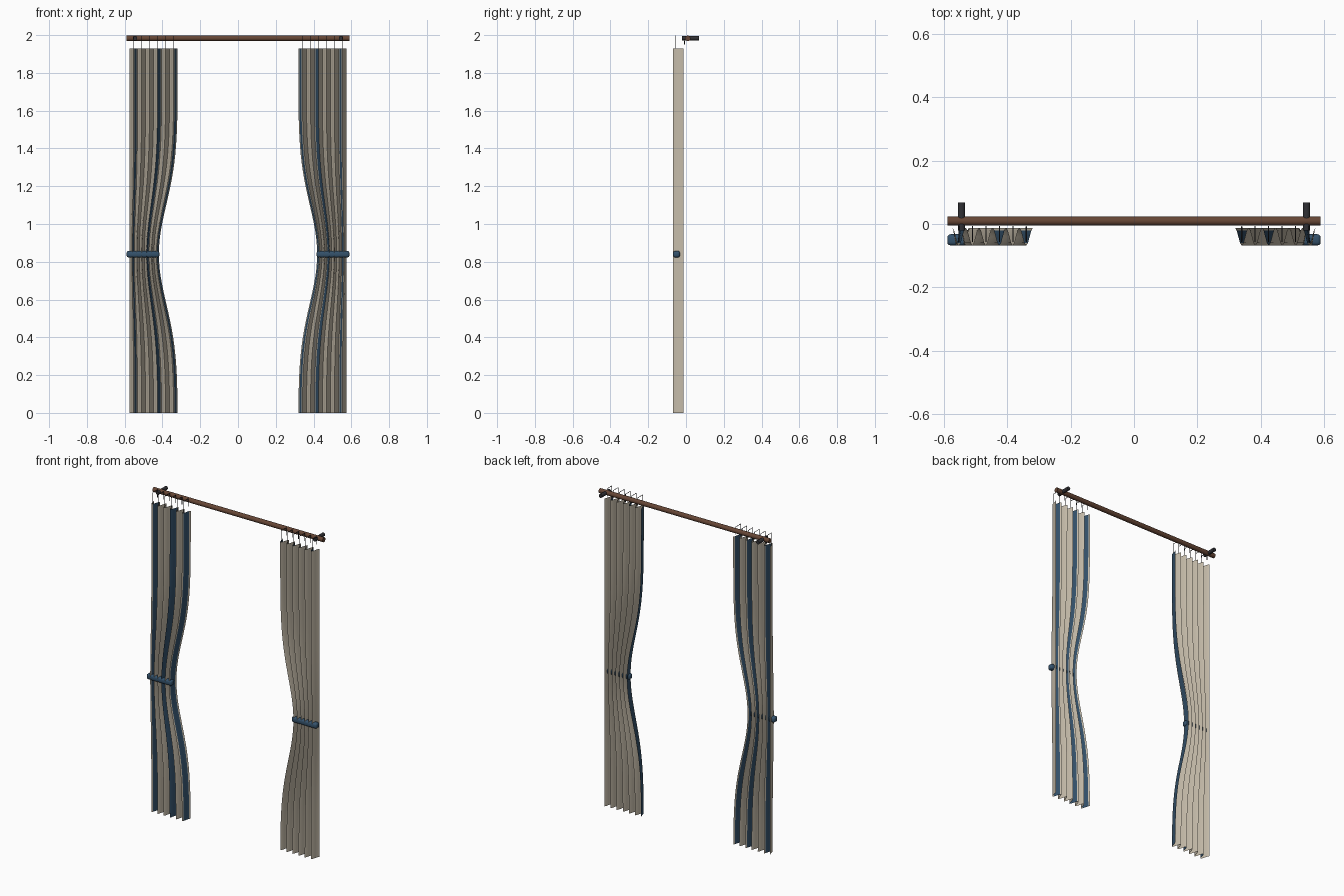
import bpy, bmesh, math
from mathutils import Matrix

if "Cube" in bpy.data.objects:
    bpy.data.objects.remove(bpy.data.objects["Cube"])

def material(name, rgb):
    m = bpy.data.materials.new(name)
    m.diffuse_color = (*rgb, 1)
    m.use_nodes = True
    m.node_tree.nodes["Principled BSDF"].inputs["Base Color"].default_value = m.diffuse_color
    return m

LINEN = material("linen", (0.56, 0.50, 0.40))
BLUE = material("navy", (0.035, 0.085, 0.15))
WOOD = material("wood", (0.13, 0.06, 0.035))
IRON = material("iron", (0.03, 0.03, 0.035))

OUTER, WIDTH, PLEATS, SEGS, TOP = 0.574, 0.255, 6, 8, 1.93
TIE_Z = 0.84
STRIPES = (5, 6, 28, 29, 30, 45, 46)   # blue columns, counted from the outer edge

def finish(name, bm, mats, smooth=True):
    me = bpy.data.meshes.new(name)
    bm.to_mesh(me)
    bm.free()
    for m in mats:
        me.materials.append(m)
    ob = bpy.data.objects.new(name, me)
    bpy.context.collection.objects.link(ob)
    if smooth:
        bpy.ops.object.select_all(action='DESELECT')
        ob.select_set(True)
        bpy.context.view_layer.objects.active = ob
        bpy.ops.object.shade_smooth_by_angle(angle=math.radians(40))
    return ob

def cylinder(name, centre, axis, radius, length, mat, sides=24):
    bm = bmesh.new()
    turn = Matrix.Rotation(math.pi / 2, 4, 'Y' if axis == 'x' else 'X')
    bmesh.ops.create_cone(bm, cap_ends=True, segments=sides, radius1=radius,
                          radius2=radius, depth=length,
                          matrix=Matrix.Translation(centre) @ turn)
    return finish(name, bm, [mat])

def curtain(side, label):
    # pleated sheet, gathered towards the outer edge at the tie
    bm = bmesh.new()
    cols, rows = PLEATS * SEGS, 48
    grid = []
    for r in range(rows + 1):
        z = TOP * r / rows
        w = WIDTH - 0.1 * math.exp(-((z - TIE_Z) / 0.37) ** 2)
        grid.append([bm.verts.new((side * (OUTER - w * c / cols),
                     -0.04 + 0.028 * math.cos(2 * math.pi * c / SEGS), z))
                     for c in range(cols + 1)])
    for r in range(rows):
        for c in range(cols):
            q = [grid[r][c], grid[r + 1][c], grid[r + 1][c + 1], grid[r][c + 1]]
            f = bm.faces.new(q if side < 0 else q[::-1])
            f.material_index = int(c in STRIPES)
    bmesh.ops.recalc_face_normals(bm, faces=bm.faces)
    finish(label + "_curtain", bm, [LINEN, BLUE])

def tieback(side, label):
    # rounded bar gripping the pleats
    bm = bmesh.new()
    bmesh.ops.create_cube(bm, size=1, matrix=Matrix.Translation((side * 0.503, -0.05, TIE_Z))
                          @ Matrix.Diagonal((0.174, 0.036, 0.034, 1)))
    bmesh.ops.bevel(bm, geom=bm.edges[:], offset=0.011, segments=3,
                    profile=0.5, affect='EDGES')
    finish(label + "_tieback", bm, [BLUE])

def hooks(side, label):
    # bent wire from each front fold up over the rod
    cu = bpy.data.curves.new(label + "_hooks", 'CURVE')
    cu.dimensions = '3D'
    cu.bevel_depth = 0.0018
    cu.bevel_resolution = 1
    cu.use_fill_caps = True
    for k in range(PLEATS):
        x = side * (OUTER - WIDTH * (k + 0.5) / PLEATS)
        path = [(-0.056, 1.91), (-0.056, 1.998), (-0.008, 1.998), (-0.008, 1.95)]
        sp = cu.splines.new('POLY')
        sp.points.add(len(path) - 1)
        for p, (y, z) in zip(sp.points, path):
            p.co = (x, y, z, 1)
    cu.materials.append(IRON)
    bpy.context.collection.objects.link(bpy.data.objects.new(label + "_hooks", cu))

cylinder("curtain_rod", (0, 0.009, 1.983), 'x', 0.0145, 1.18, WOOD)
for side, label in ((-1, "left"), (1, "right")):
    cylinder(label + "_wall_bracket", (side * 0.545, 0.024, 1.983), 'y', 0.0115, 0.088, IRON, 16)
    curtain(side, label)
    tieback(side, label)
    hooks(side, label)
